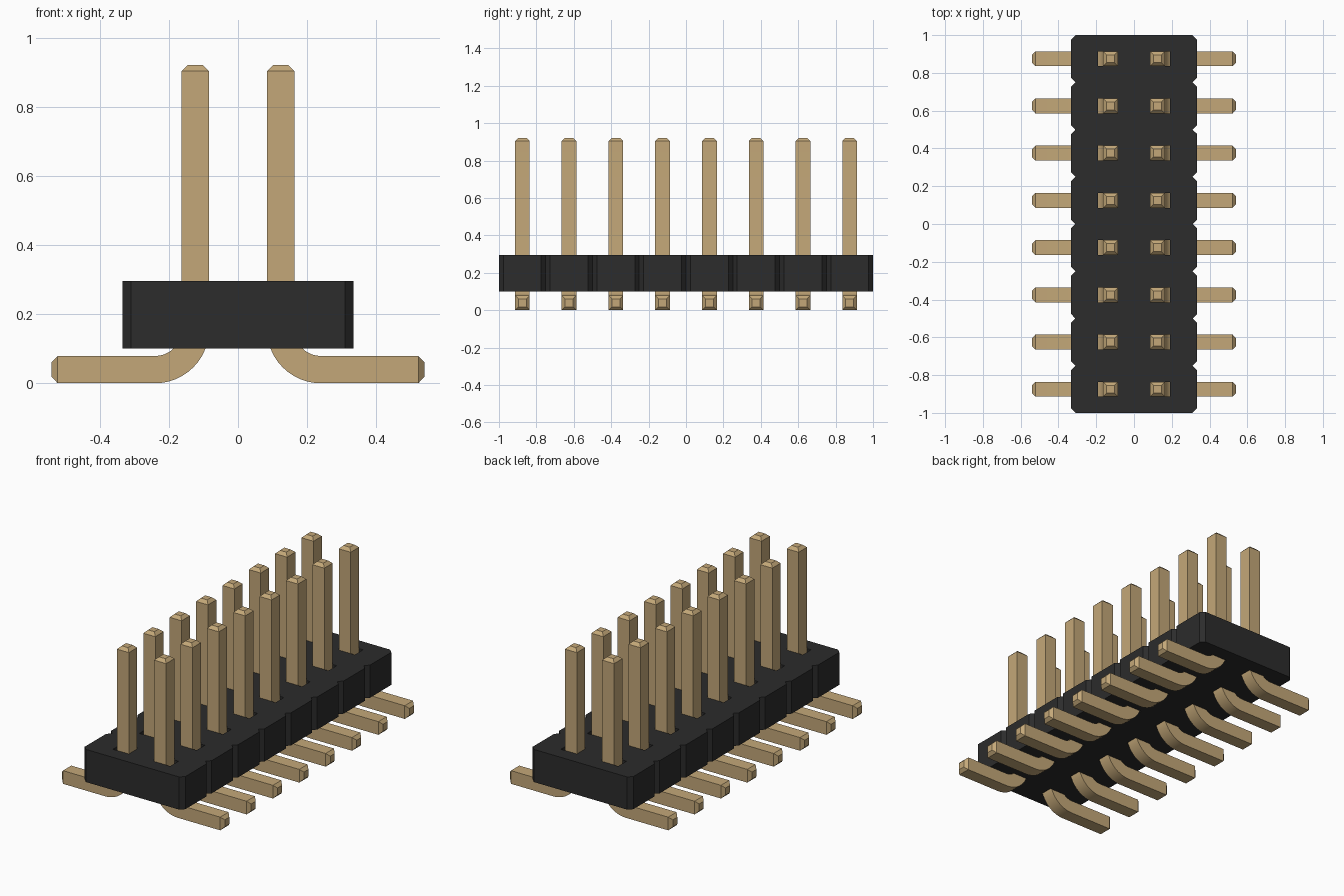
import bpy, bmesh, math
from mathutils import Vector

cube = bpy.data.objects.get("Cube")
if cube:
    bpy.data.objects.remove(cube, do_unlink=True)

ROWS, PITCH = 8, 0.25
HALF_W, HALF_L = 0.334, 1.0       # housing half width and half length
BASE, TOP = 0.10, 0.296           # housing bottom and top
NOTCH = 0.024
PIN_X, PIN_H = 0.1235, 0.0395     # pin centre and half thickness
BEND_X, BEND_R = 0.24, 0.1165     # bend centre and centreline radius
ROW_Y = [(i - (ROWS - 1) / 2) * PITCH for i in range(ROWS)]


def make_material(name, color):
    m = bpy.data.materials.new(name)
    m.use_nodes = True
    m.diffuse_color = color
    m.node_tree.nodes["Principled BSDF"].inputs["Base Color"].default_value = color
    return m


black = make_material("black plastic", (0.025, 0.025, 0.025, 1))
gold = make_material("gold metal", (0.55, 0.39, 0.19, 1))


def add_object(name, mesh, material):
    ob = bpy.data.objects.new(name, mesh)
    bpy.context.collection.objects.link(ob)
    mesh.materials.clear()
    mesh.materials.append(material)
    return ob


# Housing: notched outline with a slot for every pin, extruded upward
def housing():
    side = []
    for y in ROW_Y:
        lo, hi = y - PITCH / 2, y + PITCH / 2
        side += [(HALF_W - NOTCH, lo), (HALF_W, lo + NOTCH), (HALF_W, hi - NOTCH)]
    side.append((HALF_W - NOTCH, HALF_L))
    loops = [side + [(-x, y) for x, y in reversed(side)]]
    for s in (-1, 1):
        for y in ROW_Y:
            a, b = s * (PIN_X - PIN_H), s * 0.19
            loops.append([(a, y - PIN_H), (b, y - PIN_H), (b, y + PIN_H), (a, y + PIN_H)])

    curve = bpy.data.curves.new("housing_outline", "CURVE")
    curve.dimensions = "2D"
    curve.fill_mode = "BOTH"
    curve.extrude = (TOP - BASE) / 2
    for loop in loops:
        spline = curve.splines.new("POLY")
        spline.points.add(len(loop) - 1)
        for p, (x, y) in zip(spline.points, loop):
            p.co = (x, y, 0, 1)
        spline.use_cyclic_u = True
    outline = bpy.data.objects.new("housing_outline", curve)
    bpy.context.collection.objects.link(outline)
    bpy.context.view_layer.update()
    evaluated = outline.evaluated_get(bpy.context.evaluated_depsgraph_get())
    mesh = bpy.data.meshes.new_from_object(evaluated)
    bpy.data.objects.remove(outline, do_unlink=True)

    bm = bmesh.new()
    bm.from_mesh(mesh)
    bmesh.ops.remove_doubles(bm, verts=bm.verts, dist=0.0001)
    bmesh.ops.translate(bm, verts=bm.verts, vec=(0, 0, (TOP + BASE) / 2))
    bmesh.ops.recalc_face_normals(bm, faces=bm.faces)
    for f in bm.faces:
        f.smooth = False
    bm.to_mesh(mesh)
    bm.free()
    add_object("housing", mesh, black)


# Pin: square section swept down the post, round the bend and out along the foot
def pin_mesh(side):
    tip = 0.021
    bend_z = BEND_R + PIN_H
    stations = [(PIN_X, 0.922, 0, tip), (PIN_X, 0.904, 0, PIN_H)]
    for i in range(13):
        a = math.pi / 2 * i / 12
        stations.append((BEND_X - BEND_R * math.cos(a),
                         bend_z - BEND_R * math.sin(a), a, PIN_H))
    stations += [(0.522, PIN_H, math.pi / 2, PIN_H), (0.54, PIN_H, math.pi / 2, tip)]

    bm = bmesh.new()
    rings = []
    for x, z, a, h in stations:
        across = Vector((math.cos(a), 0, math.sin(a)))
        ring = []
        for u, v in ((-1, -1), (1, -1), (1, 1), (-1, 1)):
            p = Vector((x, v * h, z)) + across * u * h
            ring.append(bm.verts.new((p.x * side, p.y, p.z)))
        rings.append(ring)
    for r0, r1 in zip(rings, rings[1:]):
        for k in range(4):
            n = (k + 1) % 4
            bm.faces.new((r0[k], r0[n], r1[n], r1[k]))
    bm.faces.new(rings[0])
    bm.faces.new(rings[-1])
    bmesh.ops.recalc_face_normals(bm, faces=bm.faces)
    mesh = bpy.data.meshes.new("pin")
    bm.to_mesh(mesh)
    bm.free()
    return mesh


housing()
pins = []
for label, side in (("left", 1), ("right", -1)):
    for i, y in enumerate(ROW_Y):
        pin = add_object(f"{label}_pin_{i + 1}", pin_mesh(side), gold)
        pin.location.y = y
        pins.append(pin)

# Smooth the bends while keeping the square edges crisp
bpy.ops.object.select_all(action="DESELECT")
for pin in pins:
    pin.select_set(True)
bpy.context.view_layer.objects.active = pins[0]
bpy.ops.object.shade_smooth_by_angle(angle=math.radians(25))
